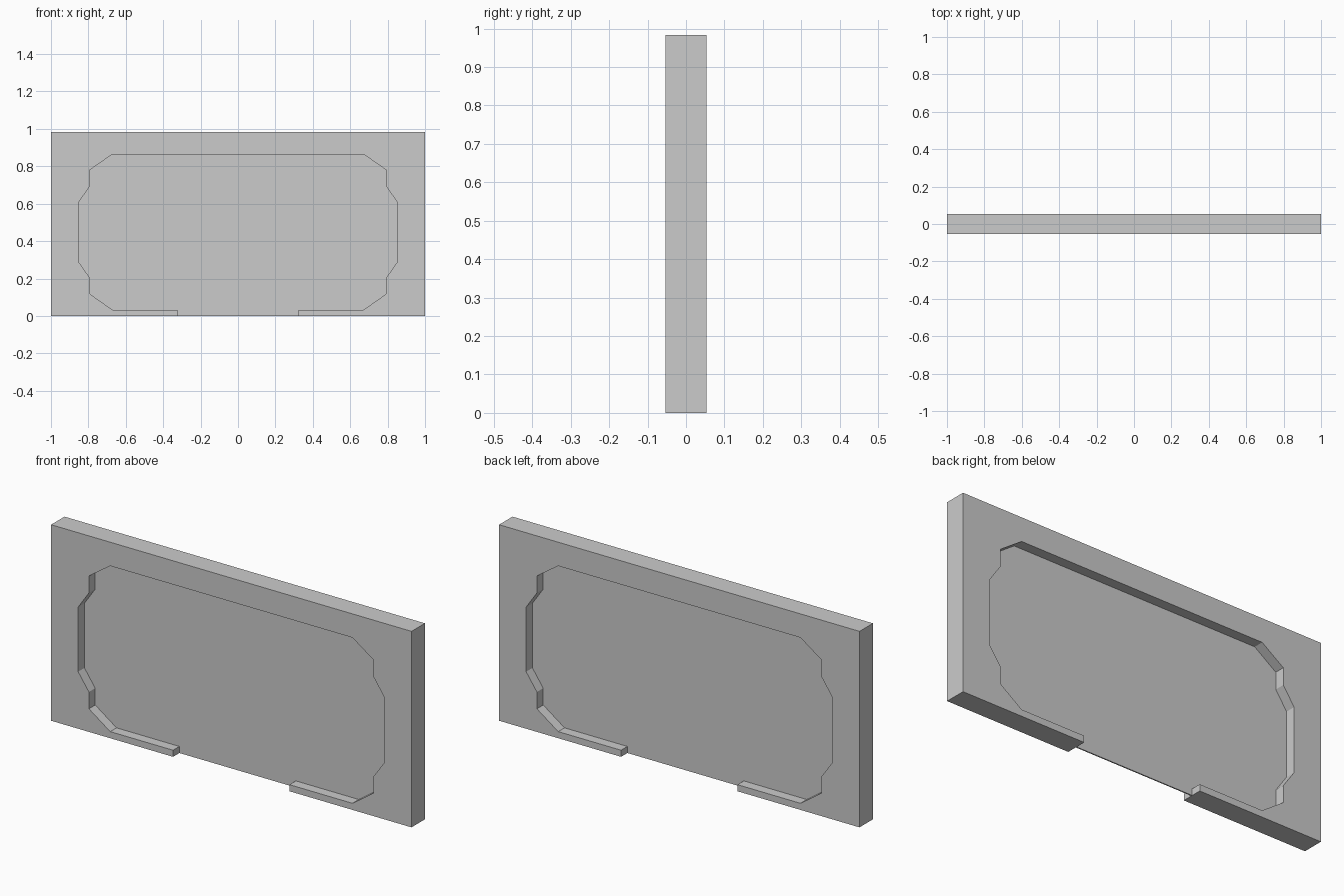
import bpy, bmesh

if "Cube" in bpy.data.objects:
    bpy.data.objects.remove(bpy.data.objects["Cube"])

W, H, D = 1.0, 0.983, 0.053   # half width, height, half depth
SHEET = 0.003                 # half thickness of the inner panel

# Right half of the opening outline, from the bottom gap up to the top edge
half = [(0.323, 0.0), (0.323, 0.033), (0.672, 0.033), (0.79, 0.116),
        (0.79, 0.2), (0.85, 0.286), (0.85, 0.61), (0.79, 0.697),
        (0.79, 0.782), (0.672, 0.864)]
opening = half + [(-x, z) for x, z in reversed(half)]


def extrude_profile(name, profile, half_depth):
    """Extrude an XZ outline evenly to both sides of y = 0."""
    bm = bmesh.new()
    face = bm.faces.new([bm.verts.new((x, -half_depth, z)) for x, z in profile])
    result = bmesh.ops.extrude_face_region(bm, geom=[face], use_keep_orig=True)
    moved = [g for g in result["geom"] if isinstance(g, bmesh.types.BMVert)]
    bmesh.ops.translate(bm, verts=moved, vec=(0, 2 * half_depth, 0))
    bmesh.ops.triangulate(bm, faces=[f for f in bm.faces if len(f.verts) > 4])
    bmesh.ops.recalc_face_normals(bm, faces=bm.faces[:])
    mesh = bpy.data.meshes.new(name)
    bm.to_mesh(mesh)
    bm.free()
    obj = bpy.data.objects.new(name, mesh)
    bpy.context.collection.objects.link(obj)
    return obj


# Thick outer frame with a gap in its bottom rail
frame_outline = opening + [(-W, 0), (-W, H), (W, H), (W, 0)]
extrude_profile("frame", frame_outline, D)

# Thin panel filling the opening, recessed equally from both faces
extrude_profile("inner_panel", opening, SHEET)
